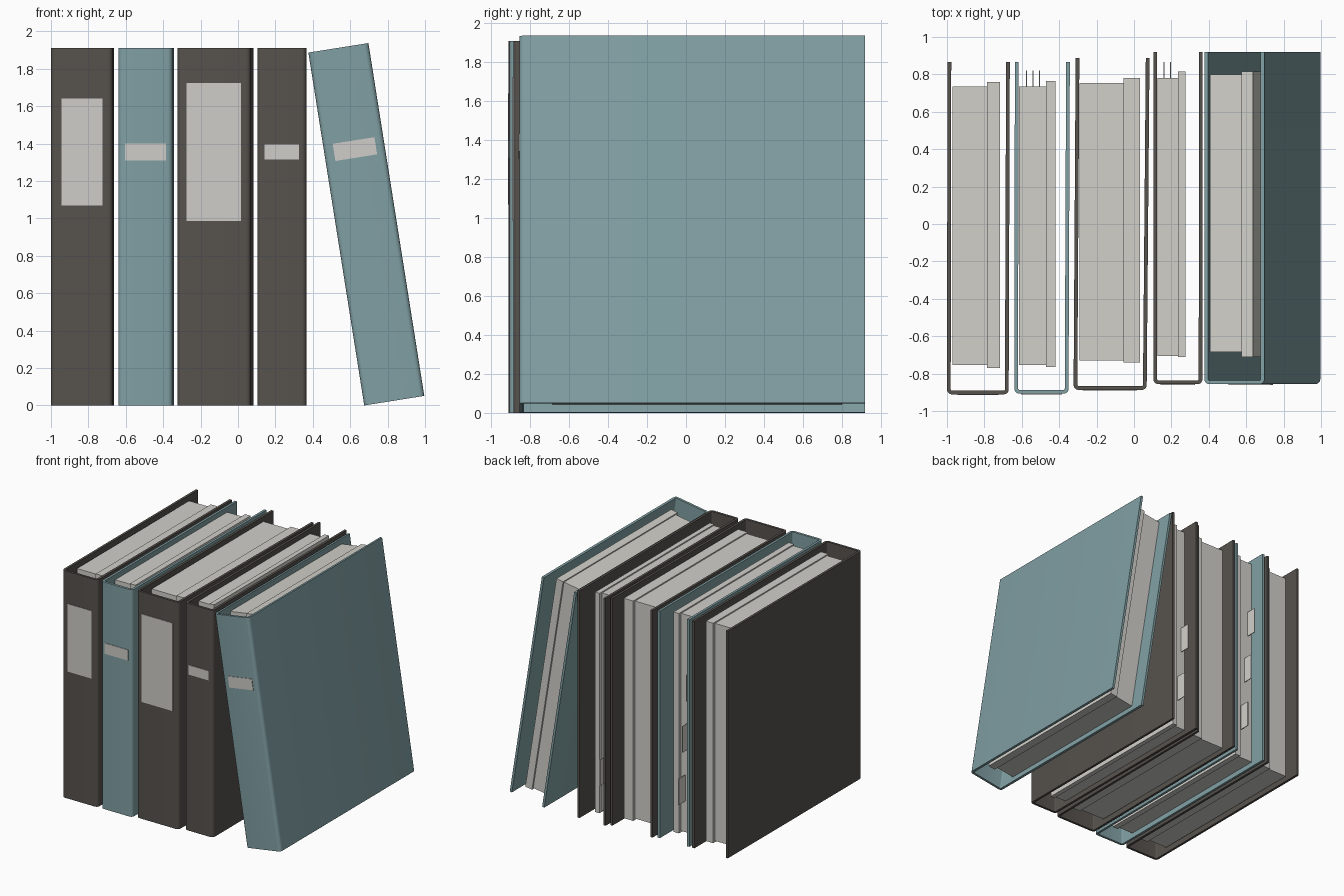
import bpy, bmesh, math
from mathutils import Matrix, Vector

if "Cube" in bpy.data.objects:
    bpy.data.objects.remove(bpy.data.objects["Cube"])

HEIGHT, WALL = 1.91, 0.02


def material(name, rgb):
    m = bpy.data.materials.new(name)
    m.diffuse_color = (*rgb, 1)
    m.use_nodes = True
    m.node_tree.nodes["Principled BSDF"].inputs["Base Color"].default_value = m.diffuse_color
    return m


DARK = material("dark_cover", (0.095, 0.085, 0.075))
TEAL = material("teal_cover", (0.22, 0.35, 0.37))
PAPER = material("paper", (0.64, 0.63, 0.59))
LABEL = material("label_paper", (0.62, 0.61, 0.58))


def finish(bm, name, mat, matrix, smooth=False):
    bmesh.ops.recalc_face_normals(bm, faces=bm.faces)
    mesh = bpy.data.meshes.new(name)
    bm.to_mesh(mesh)
    bm.free()
    ob = bpy.data.objects.new(name, mesh)
    bpy.context.collection.objects.link(ob)
    mesh.materials.append(mat)
    ob.matrix_world = matrix
    if smooth:
        bpy.ops.object.select_all(action='DESELECT')
        ob.select_set(True)
        bpy.context.view_layer.objects.active = ob
        bpy.ops.object.shade_smooth_by_angle(angle=math.radians(35))


def box(name, x, y, z, mat, matrix):
    bm = bmesh.new()
    bmesh.ops.create_cube(bm, size=1)
    for v in bm.verts:
        v.co = Vector([(r[0] + r[1]) / 2 + c * (r[1] - r[0])
                       for r, c in zip((x, y, z), v.co)])
    finish(bm, name, mat, matrix)


def corner(cx, cy, r, a0, a1, steps=5):
    return [(cx + r * math.cos(math.radians(a0 + (a1 - a0) * i / steps)),
             cy + r * math.sin(math.radians(a0 + (a1 - a0) * i / steps)))
            for i in range(steps + 1)]


def cover(name, front, back, y0, y1, mat, matrix):
    # U-shaped board: rounded spine corners, open at the back, top and bottom
    (l, r), (bl, br), t, ro, ri = front, back, WALL, 0.026, 0.008
    pts = [(bl, y1)] + corner(l + ro, y0 + ro, ro, 180, 270)
    pts += corner(r - ro, y0 + ro, ro, 270, 360) + [(br, y1), (br - t, y1)]
    pts += corner(r - t - ri, y0 + t + ri, ri, 360, 270)
    pts += corner(l + t + ri, y0 + t + ri, ri, 270, 180) + [(bl + t, y1)]
    bm = bmesh.new()
    face = bm.faces.new([bm.verts.new((x, y, 0)) for x, y in pts])
    ext = bmesh.ops.extrude_face_region(bm, geom=[face])
    bmesh.ops.translate(bm, vec=(0, 0, HEIGHT),
                        verts=[g for g in ext["geom"] if isinstance(g, bmesh.types.BMVert)])
    finish(bm, name, mat, matrix, smooth=True)


def binder(n, mat, front, back, y0, y1, label, stacks, tabs=(), matrix=Matrix()):
    cover(f"binder_{n}_cover", front, back, y0, y1, mat, matrix)
    # spine label
    lx, lz = label
    box(f"binder_{n}_label", lx, (y0 - 0.004, y0 + 0.004), lz, LABEL, matrix)
    # thick page block and slightly larger sheet block beside it
    for i, (px, py) in enumerate(stacks):
        box(f"binder_{n}_pages_{i + 1}", px, py,
            ((0.04, 1.87), (0.03, 1.88))[i], PAPER, matrix)
    # index tabs sticking out of the back of the pages
    back_edge = stacks[0][1][1]
    for i, (tx, tz) in enumerate(tabs):
        box(f"binder_{n}_tab_{i + 1}", (tx - 0.003, tx + 0.003),
            (back_edge - 0.02, back_edge + 0.085), (tz - 0.11, tz + 0.11), PAPER, matrix)


binder(1, DARK, (-1.0, -0.67), (-0.997, -0.664), -0.911, 0.866,
       ((-0.945, -0.725), (1.07, 1.64)),
       [((-0.97, -0.785), (-0.755, 0.735)), ((-0.785, -0.717), (-0.77, 0.76))])

binder(2, TEAL, (-0.64, -0.35), (-0.637, -0.343), -0.907, 0.866,
       ((-0.605, -0.385), (1.31, 1.40)),
       [((-0.615, -0.47), (-0.755, 0.735)), ((-0.47, -0.42), (-0.765, 0.765))],
       tabs=[(-0.575, 1.30), (-0.54, 0.86), (-0.505, 0.41)])

binder(3, DARK, (-0.323, 0.068), (-0.312, 0.083), -0.887, 0.888,
       ((-0.275, 0.015), (0.985, 1.725)),
       [((-0.292, -0.055), (-0.73, 0.755)), ((-0.055, 0.033), (-0.74, 0.78))])

binder(4, DARK, (0.103, 0.366), (0.104, 0.367), -0.856, 0.92,
       ((0.142, 0.326), (1.315, 1.395)),
       [((0.126, 0.235), (-0.705, 0.78)), ((0.235, 0.275), (-0.71, 0.815))],
       tabs=[(0.16, 0.86), (0.195, 0.40)])

# leaning binder, tilted against its neighbour
lean = Matrix.Translation((0.675, 0, 0)) @ Matrix.Rotation(math.radians(-9), 4, 'Y')
binder(5, TEAL, (0.0, 0.325), (0.0, 0.325), -0.856, 0.92,
       ((0.052, 0.278), (1.315, 1.408)),
       [((0.025, 0.195), (-0.685, 0.80)), ((0.195, 0.258), (-0.71, 0.815))],
       matrix=lean)
